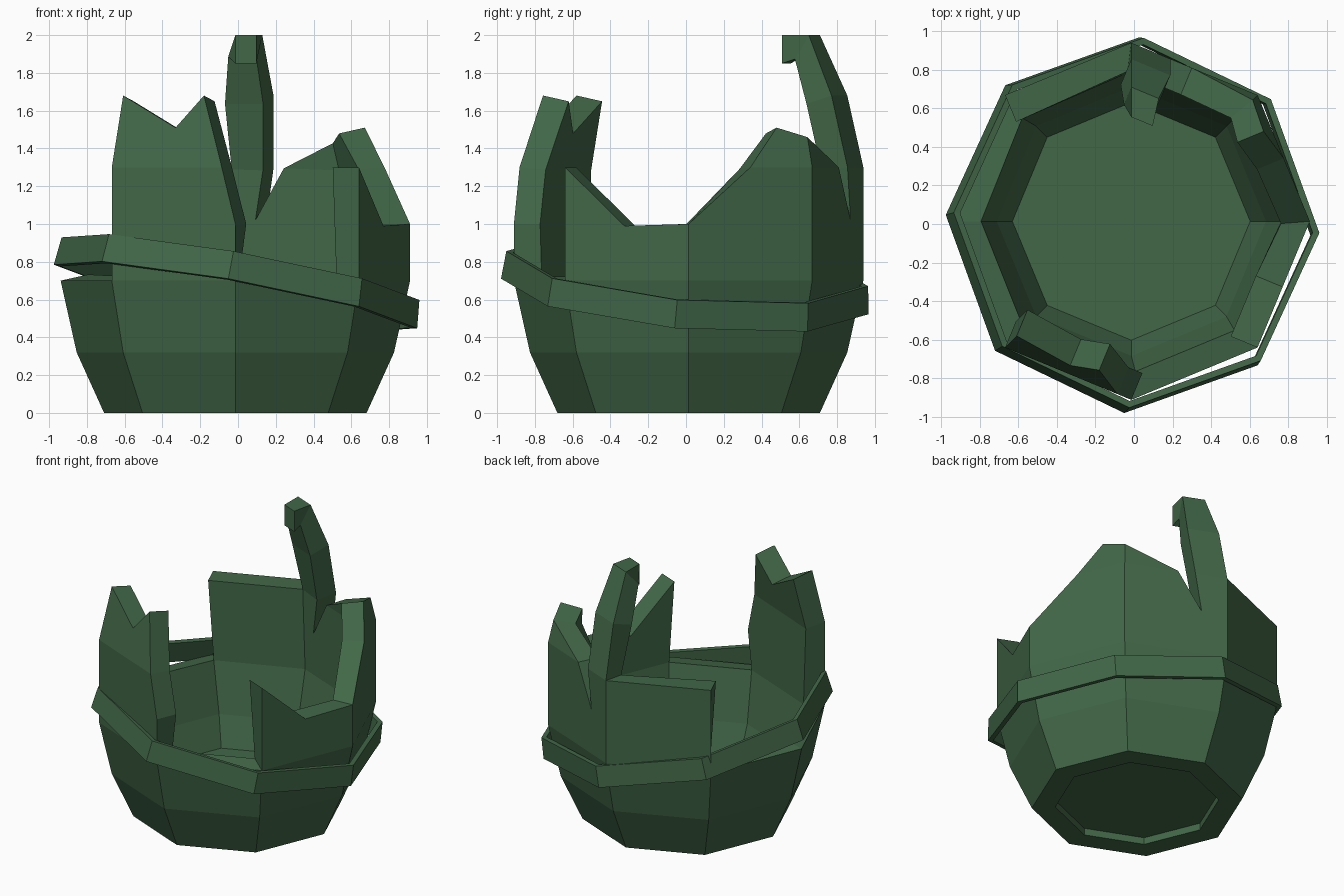
import bpy, bmesh, math
from mathutils import Vector

cube = bpy.data.objects.get("Cube")
if cube:
    bpy.data.objects.remove(cube, do_unlink=True)

green = bpy.data.materials.new("dark green")
green.use_nodes = True
colour = (0.054, 0.137, 0.064, 1)
green.diffuse_color = colour
green.node_tree.nodes["Principled BSDF"].inputs["Base Color"].default_value = colour

SIDES = 8
CENTRE = Vector((-0.014, 0.014, 0))
PROFILE = [(0, 0.695), (0.32, 0.84), (0.7, 0.925), (1.3, 0.925), (1.68, 0.84), (2.0, 0.695)]
LIP = 0.54


def radius_at(z):
    for (z0, r0), (z1, r1) in zip(PROFILE, PROFILE[1:]):
        if z <= z1:
            return r0 + (r1 - r0) * (z - z0) / (z1 - z0)
    return PROFILE[-1][1]


def corner(i, r, z, turn=0.0):
    a = 2 * math.pi * i / SIDES + turn
    return Vector((r * math.cos(a), r * math.sin(a), z))


def on_panel(i, t, z, r=None):
    """Point a fraction t along side i, at height z."""
    r = radius_at(z) if r is None else r
    return corner(i, r, z).lerp(corner(i + 1, r, z), t) + CENTRE


def make_object(name, polygons, thickness=0):
    bm = bmesh.new()
    for poly in polygons:
        bm.faces.new([bm.verts.new(p) for p in poly])
    bmesh.ops.remove_doubles(bm, verts=bm.verts, dist=0.0005)
    mesh = bpy.data.meshes.new(name)
    bm.to_mesh(mesh)
    bm.free()
    mesh.materials.append(green)
    obj = bpy.data.objects.new(name, mesh)
    bpy.context.collection.objects.link(obj)
    if thickness:
        mod = obj.modifiers.new("wall thickness", "SOLIDIFY")
        mod.thickness = thickness
        mod.offset = -1
    return obj


# Intact lower barrel: bottom rim and two rows of sides
shell = []
lower = [(0, LIP)] + PROFILE[:3]
for i in range(SIDES):
    for (z0, r0), (z1, r1) in zip(lower, lower[1:]):
        shell.append([on_panel(i, 0, z0, r0), on_panel(i, 1, z0, r0),
                      on_panel(i, 1, z1, r1), on_panel(i, 0, z1, r1)])

# Broken upper sides: outlines as (fraction along side, height)
base = [(0, 0.7), (1, 0.7)]
broken = [
    # right side and its peak
    (0, base + [(1, 1.3), (0.5, 1.3), (0, 1.0)]),
    (0, [(0.5, 1.3), (1, 1.3), (1, 1.46), (0.75, 1.51)]),
    # back side with a notch, then the tall splinter
    (1, base + [(1, 1.3), (0.69, 1.3), (0.75, 1.02), (0.52, 1.3), (0, 1.3)]),
    (1, [(0, 1.3), (0.52, 1.3), (0, 1.46)]),
    (1, [(0.69, 1.3), (1, 1.3), (1, 1.68), (0.66, 1.68)]),
    (1, [(0.66, 1.68), (1, 1.68), (1, 2.0), (0.71, 2.0)]),
    # straight back side
    (2, base + [(1, 1.3), (0, 1.3)]),
    # tall front side with two points
    (5, base + [(1, 1.0), (0.89, 1.3), (0, 1.3)]),
    (5, [(0, 1.3), (0.89, 1.3), (0.72, 1.68), (0.49, 1.51), (0, 1.68)]),
    # low side with a corner spike
    (7, base + [(1, 1.0), (0.48, 0.99), (0, 1.3)]),
]
for i, outline in broken:
    shell.append([on_panel(i, t, z) for t, z in outline])

# Remains of the top rim on the splinter
shell.append([on_panel(1, 0.71, 2.0), on_panel(1, 1, 2.0),
              on_panel(1, 1, 2.0, LIP), on_panel(1, 0.71, 2.0, LIP)])
make_object("broken_barrel_wall", shell, 0.15)

# Floor disc
low = [corner(i, 0.635, 0.05) + CENTRE for i in range(SIDES)]
high = [corner(i, 0.635, 0.155) + CENTRE for i in range(SIDES)]
floor = [low[::-1], high]
for i in range(SIDES):
    j = (i + 1) % SIDES
    floor.append([low[i], low[j], high[j], high[i]])
make_object("barrel_floor", floor)

# Loose hoop, slipped to a tilt
tilt = Vector((0, 0, 1)).rotation_difference(Vector((0.18, 0.09, 1)))
twist = math.radians(-2.7)
hoop = []
for i in range(SIDES):
    quad = [(i, 0.978, -0.075), (i + 1, 0.978, -0.075),
            (i + 1, 0.963, 0.075), (i, 0.963, 0.075)]
    hoop.append([tilt @ corner(k, r, z, twist) + Vector((0, 0, 0.69)) for k, r, z in quad])
make_object("loose_hoop", hoop, 0.035)
